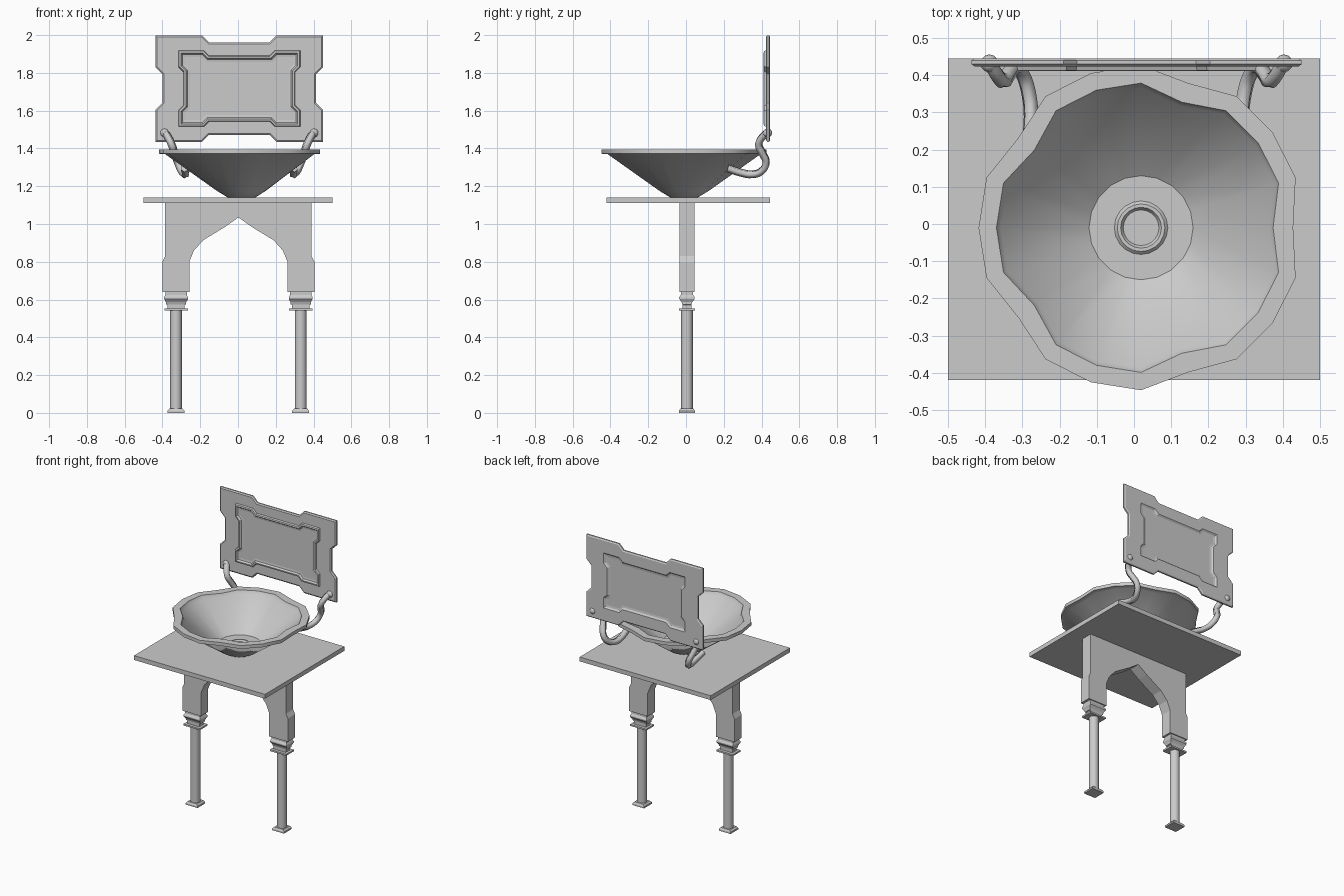
import bpy, bmesh
from math import sin, cos, pi
from mathutils import Vector

if "Cube" in bpy.data.objects:
    bpy.data.objects.remove(bpy.data.objects["Cube"])


def finish(name, bm, smooth=None):
    bmesh.ops.recalc_face_normals(bm, faces=bm.faces)
    me = bpy.data.meshes.new(name)
    bm.to_mesh(me)
    bm.free()
    ob = bpy.data.objects.new(name, me)
    bpy.context.collection.objects.link(ob)
    if smooth:
        bpy.ops.object.select_all(action='DESELECT')
        bpy.context.view_layer.objects.active = ob
        ob.select_set(True)
        bpy.ops.object.shade_smooth_by_angle(angle=smooth)
    return ob


def loft(name, loops, smooth=None):
    """Skin equal-sized loops of points and cap both ends."""
    bm = bmesh.new()
    rings = [[bm.verts.new(p) for p in loop] for loop in loops]
    for a, b in zip(rings, rings[1:]):
        n = len(a)
        for i in range(n):
            j = (i + 1) % n
            bm.faces.new((a[i], a[j], b[j], b[i]))
    bm.faces.new(rings[0])
    bm.faces.new(rings[-1])
    return finish(name, bm, smooth)


def rect(cx, cy, hx, hy, z):
    return [(cx + a * hx, cy + b * hy, z) for a, b in ((-1, -1), (1, -1), (1, 1), (-1, 1))]


def ring(cx, cy, r, z, n=20, dip=0):
    """Round ring; every fourth point can dip inwards for the scalloped bowl."""
    return [(cx + (r - dip * (i % 4 == 0)) * cos(2 * pi * i / n),
             cy + (r - dip * (i % 4 == 0)) * sin(2 * pi * i / n), z) for i in range(n)]


# Table top
loft("table_top", [rect(0, 0.0125, 0.5, 0.4325, z) for z in (1.11, 1.14)])

# Arched apron
half = [(0.388, 1.112), (0.388, 0.83), (0.403, 0.80), (0.403, 0.64), (0.26, 0.64),
        (0.26, 0.80), (0.235, 0.86), (0.185, 0.915), (0.07, 0.985)]
outline = half + [(0, 1.035)] + [(-x, z) for x, z in reversed(half)]
loft("arched_apron", [[(x + 0.002, y, z) for x, z in outline] for y in (-0.035, 0.044)])

# Legs: moulded capital, round column, square foot
capital = [(0.057, 0.032, 0.645), (0.057, 0.032, 0.625), (0.063, 0.041, 0.612),
           (0.063, 0.041, 0.603), (0.054, 0.028, 0.586), (0.054, 0.024, 0.575),
           (0.046, 0.024, 0.572), (0.046, 0.024, 0.553), (0.062, 0.042, 0.552),
           (0.062, 0.042, 0.541)]
foot = [(0.045, 0.042, 0), (0.045, 0.042, 0.011), (0.035, 0.035, 0.022)]
for side, cx in (("left", -0.328), ("right", 0.332)):
    loft(side + "_capital", [rect(cx, 0.005, a, b, z) for a, b, z in capital])
    loft(side + "_column", [ring(cx, 0.005, 0.031, z, 16) for z in (0.015, 0.545)], 0.7)
    loft(side + "_foot", [rect(cx, 0.005, a, b, z) for a, b, z in foot])

# Scalloped basin with drain ring: radius, height, dip
basin = [(0.07, 1.139, 0), (0.13, 1.175, 0.003), (0.405, 1.37, 0.032), (0.437, 1.372, 0.028),
         (0.437, 1.395, 0.028), (0.389, 1.395, 0.034), (0.378, 1.372, 0.034),
         (0.14, 1.2, 0), (0.072, 1.2, 0), (0.064, 1.208, 0), (0.055, 1.208, 0), (0.048, 1.197, 0)]
loft("basin", [ring(0.019, -0.01, r, z, 20, d) for r, z, d in basin], 0.6)


# Mirror board with notched outline
def notched(hx, hz, ax, dx, az, dz, y):
    q = [(hx - dx, az - dx), (hx, az), (hx, hz), (ax, hz), (ax - dz, hz - dz)]
    pts = q + [(-x, z) for x, z in reversed(q)]
    pts += [(-x, -z) for x, z in q] + [(x, -z) for x, z in reversed(q)]
    return [(x + 0.007, y, z + 1.717) for x, z in pts]


def board(inset, y):
    return notched(0.444 - inset, 0.282 - inset, 0.197 + inset * 0.4, 0.037,
                   0.113 + inset * 0.4, 0.037, y)


def frame(inset, y):
    return notched(0.323 - inset, 0.202 - inset, 0.188 + inset * 0.4, 0.027,
                   0.115 + inset * 0.4, 0.027, y)


loft("mirror_board", [
    frame(0.035, 0.434), frame(0.022, 0.436), frame(0.012, 0.445), board(0.008, 0.445),
    board(0, 0.44), board(0, 0.43), board(0.008, 0.424), frame(0, 0.424),
    frame(0.004, 0.413), frame(0.014, 0.411), frame(0.022, 0.422), frame(0.035, 0.424)])

# Fluted cross-section for the scroll brackets
cu = bpy.data.curves.new("bracket_section", 'CURVE')
sp = cu.splines.new('POLY')
sp.points.add(11)
for i, p in enumerate(sp.points):
    r = 0.021 if i % 2 else 0.016
    p.co = (r * cos(pi * i / 6), r * sin(pi * i / 6), 0, 1)
sp.use_cyclic_u = True
section = bpy.data.objects.new("bracket_section", cu)
section.hide_render = True
bpy.context.collection.objects.link(section)

# Scroll brackets joining basin and mirror board
path = [(0.393, 0.432, 1.485), (0.375, 0.40, 1.455), (0.358, 0.385, 1.42), (0.343, 0.405, 1.375),
        (0.325, 0.424, 1.325), (0.305, 0.40, 1.28), (0.29, 0.35, 1.263), (0.284, 0.29, 1.272),
        (0.29, 0.22, 1.295)]
for side, s in (("left", -1), ("right", 1)):
    cu = bpy.data.curves.new(side + "_bracket", 'CURVE')
    cu.dimensions = '3D'
    cu.resolution_u = 4
    cu.bevel_mode = 'OBJECT'
    cu.bevel_object = section
    cu.use_fill_caps = True
    sp = cu.splines.new('BEZIER')
    sp.bezier_points.add(len(path) - 1)
    for bp, (x, y, z) in zip(sp.bezier_points, path):
        bp.co = (s * x + 0.007, y, z)
        bp.handle_left_type = bp.handle_right_type = 'AUTO'
    ob = bpy.data.objects.new(side + "_bracket", cu)
    bpy.context.collection.objects.link(ob)
    bpy.ops.object.select_all(action='DESELECT')
    bpy.context.view_layer.objects.active = ob
    ob.select_set(True)
    bpy.ops.object.convert(target='MESH')
    # Knob clamping the board
    bm = bmesh.new()
    bmesh.ops.create_uvsphere(bm, u_segments=12, v_segments=8, radius=0.024)
    bmesh.ops.translate(bm, verts=bm.verts, vec=Vector((s * 0.396 + 0.007, 0.432, 1.482)))
    finish(side + "_knob", bm, 0.7)
bpy.data.objects.remove(section)
